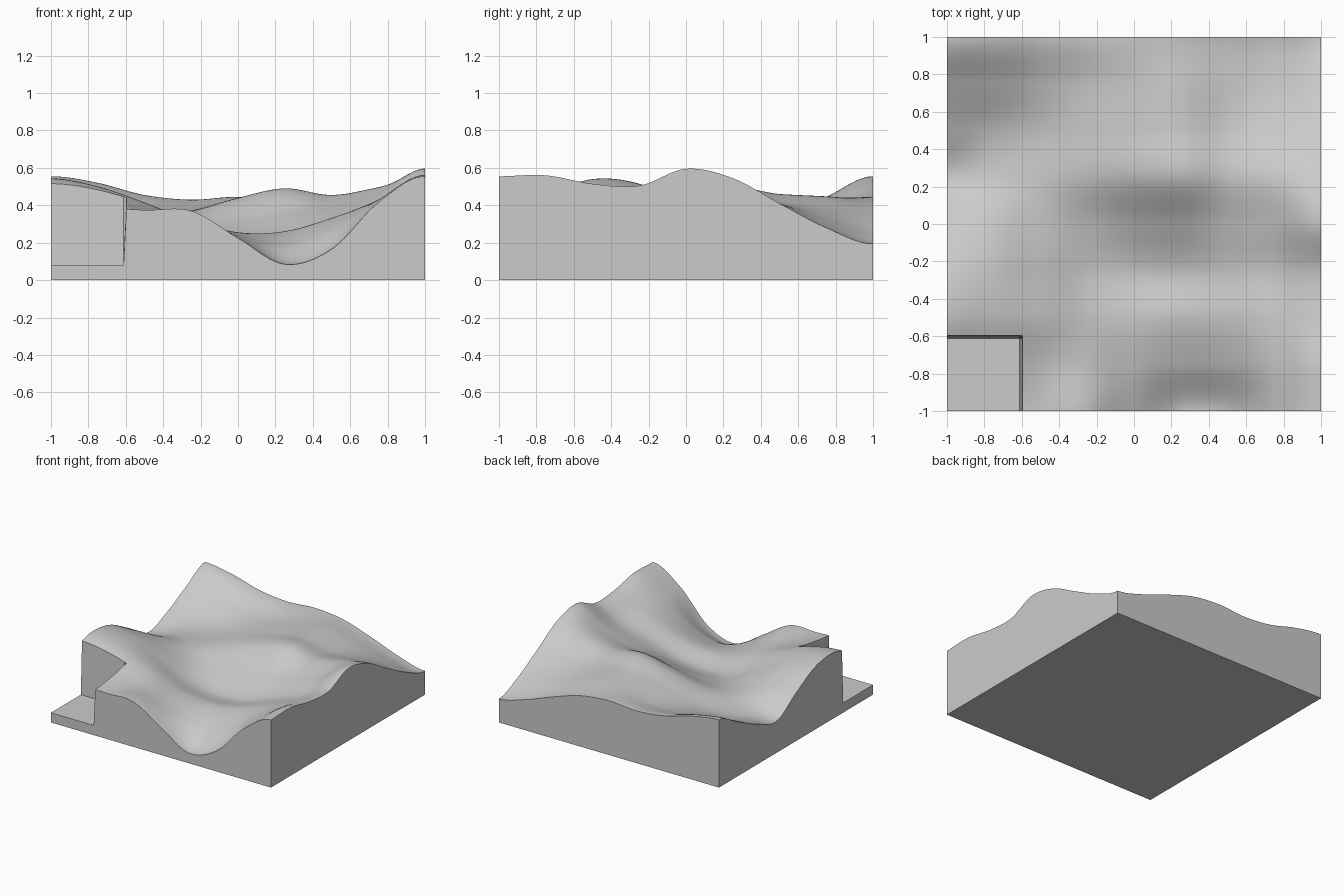
import bpy
import bmesh
import math

# Remove only the default cube
default_cube = bpy.data.objects.get("Cube")
if default_cube:
    bpy.data.objects.remove(default_cube, do_unlink=True)

# Hill heights in thousandths: rows run front to back, columns run along x
HILLS = [
    [400, 390, 375, 370, 225, 85, 165, 415, 555],
    [460, 440, 385, 335, 240, 190, 270, 430, 560],
    [540, 500, 415, 310, 255, 260, 330, 425, 515],
    [515, 470, 360, 250, 215, 240, 320, 400, 505],
    [395, 385, 320, 280, 300, 345, 385, 460, 595],
    [260, 300, 320, 360, 430, 485, 455, 495, 545],
    [330, 315, 325, 370, 430, 460, 410, 410, 410],
    [445, 420, 385, 385, 430, 445, 380, 320, 280],
    [555, 520, 455, 430, 445, 420, 345, 255, 195],
]
SEGMENTS = 134          # odd cell pitch places the notch walls
NOTCH_EDGE = -0.605     # notch fills the corner below this x and y
NOTCH_FLOOR = 0.08


def spline(values, position):
    """Smooth curve through evenly spaced values on -1..1, level at both ends."""
    last = len(values) - 1
    place = min(max((position + 1) / 2, 0), 1) * last
    start = min(int(math.floor(place)), last - 1)
    t = place - start
    before = values[abs(start - 1)]
    here, ahead = values[start], values[start + 1]
    beyond = values[start + 2] if start + 2 <= last else values[last - 1]
    slope_in, slope_out = (ahead - before) / 2, (beyond - here) / 2
    bend = here - ahead
    cubic = 2 * bend + slope_in + slope_out
    square = -3 * bend - 2 * slope_in - slope_out
    return ((cubic * t + square) * t + slope_in) * t + here


def ground_height(x, y):
    """Height of the rolling ground, or of the notch floor in the corner."""
    if x < NOTCH_EDGE and y < NOTCH_EDGE:
        return NOTCH_FLOOR
    return spline([spline(row, x) for row in HILLS], y) / 1000


def make_material(name, colour):
    material = bpy.data.materials.new(name)
    material.use_nodes = True
    material.diffuse_color = colour
    shader = next(n for n in material.node_tree.nodes if n.type == 'BSDF_PRINCIPLED')
    shader.inputs["Base Color"].default_value = colour
    return material


# Rolling top surface
bm = bmesh.new()
bmesh.ops.create_grid(bm, x_segments=SEGMENTS, y_segments=SEGMENTS, size=1)
for vert in bm.verts:
    vert.co.z = ground_height(vert.co.x, vert.co.y)

# Straight side walls down to the base, closed by a flat underside
rim = [edge for edge in bm.edges if edge.is_boundary]
skirt = bmesh.ops.extrude_edge_only(bm, edges=rim)["geom"]
for vert in skirt:
    if isinstance(vert, bmesh.types.BMVert):
        vert.co.z = 0
base_rim = [edge for edge in bm.edges if edge.is_boundary]
bmesh.ops.contextual_create(bm, geom=base_rim)
bmesh.ops.recalc_face_normals(bm, faces=bm.faces)

mesh = bpy.data.meshes.new("terrain_block")
bm.to_mesh(mesh)
bm.free()
mesh.materials.append(make_material("light_grey", (0.6, 0.6, 0.6, 1)))

terrain = bpy.data.objects.new("terrain_block", mesh)
bpy.context.collection.objects.link(terrain)

# Smooth hills with crisp rim and notch edges
bpy.ops.object.select_all(action='DESELECT')
terrain.select_set(True)
bpy.context.view_layer.objects.active = terrain
bpy.ops.object.shade_smooth_by_angle(angle=math.radians(30))
